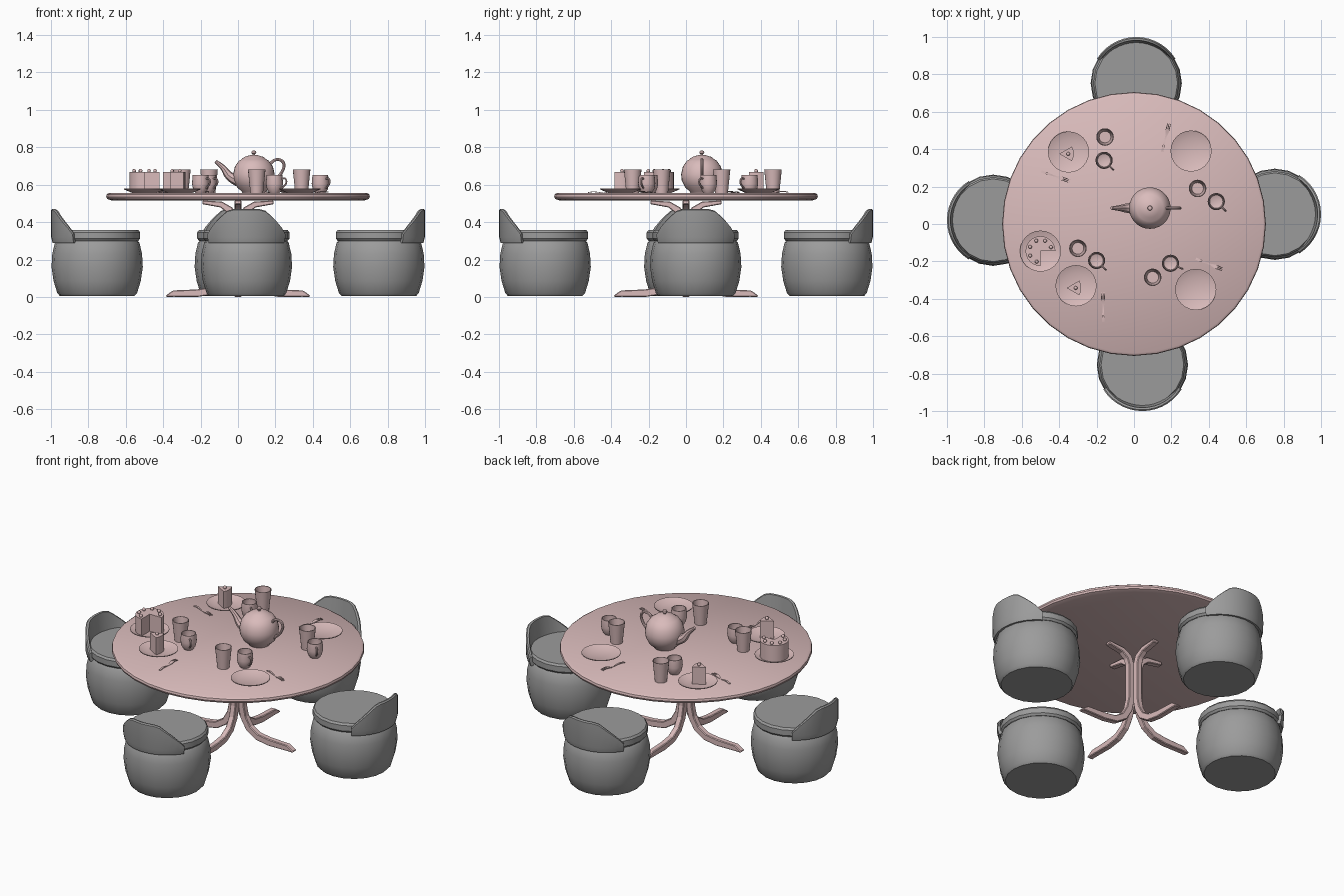
import bpy, bmesh, math
from mathutils import Vector, Matrix

old = bpy.data.objects.get("Cube")
if old:
    bpy.data.objects.remove(old, do_unlink=True)


def material(name, rgb):
    m = bpy.data.materials.new(name)
    m.use_nodes = True
    m.diffuse_color = (*rgb, 1)
    m.node_tree.nodes["Principled BSDF"].inputs["Base Color"].default_value = (*rgb, 1)
    return m


PINK = material("soft_pink", (0.70, 0.50, 0.50))
GREY = material("stool_grey", (0.33, 0.33, 0.33))
TOP = 0.556


def finish(obj, mat, smooth=True):
    obj.data.materials.append(mat)
    bpy.ops.object.select_all(action="DESELECT")
    obj.select_set(True)
    bpy.context.view_layer.objects.active = obj
    if smooth:
        bpy.ops.object.shade_smooth_by_angle(angle=math.radians(35))
    return obj


def from_bmesh(name, bm, mat, loc=(0, 0, 0), turn=0.0, smooth=True):
    bmesh.ops.remove_doubles(bm, verts=bm.verts, dist=1e-5)
    bmesh.ops.recalc_face_normals(bm, faces=bm.faces)
    mesh = bpy.data.meshes.new(name)
    bm.to_mesh(mesh)
    bm.free()
    obj = bpy.data.objects.new(name, mesh)
    bpy.context.collection.objects.link(obj)
    obj.location = loc
    obj.rotation_euler.z = turn
    return finish(obj, mat, smooth)


def lathe(name, profile, loc, mat=PINK, sides=24):
    """Revolve (radius, height) points around the vertical axis."""
    bm = bmesh.new()
    verts = [bm.verts.new((r, 0, z)) for r, z in profile]
    edges = [bm.edges.new(pair) for pair in zip(verts, verts[1:])]
    bmesh.ops.spin(bm, geom=verts + edges, cent=(0, 0, 0), axis=(0, 0, 1),
                   angle=math.tau, steps=sides)
    return from_bmesh(name, bm, mat, loc)


def ribbon(name, sections, mat, loc=(0, 0, 0), turn=0.0, smooth=True):
    """Skin a list of equal sized rings and cap both ends."""
    bm = bmesh.new()
    rings = [[bm.verts.new(p) for p in ring] for ring in sections]
    n = len(rings[0])
    for a, b in zip(rings, rings[1:]):
        for i in range(n):
            j = (i + 1) % n
            bm.faces.new((a[i], a[j], b[j], b[i]))
    bm.faces.new(rings[0])
    bm.faces.new(rings[-1])
    return from_bmesh(name, bm, mat, loc, turn, smooth)


def tube(name, points, radii, loc, turn=0.0):
    """Round tube through points in the local x-z plane."""
    cu = bpy.data.curves.new(name, "CURVE")
    cu.dimensions = "3D"
    cu.bevel_depth = 1.0
    cu.bevel_resolution = 2
    cu.use_fill_caps = True
    cu.resolution_u = 4
    sp = cu.splines.new("BEZIER")
    sp.bezier_points.add(len(points) - 1)
    for bp, (x, z), r in zip(sp.bezier_points, points, radii):
        bp.co = (x, 0, z)
        bp.radius = r
        bp.handle_left_type = bp.handle_right_type = "AUTO"
    obj = bpy.data.objects.new(name, cu)
    bpy.context.collection.objects.link(obj)
    obj.location = loc
    obj.rotation_euler.z = turn
    bpy.ops.object.select_all(action="DESELECT")
    obj.select_set(True)
    bpy.context.view_layer.objects.active = obj
    bpy.ops.object.convert(target="MESH")
    return finish(obj, PINK)


# Table top
lathe("table_top", [(0, 0.516), (0.675, 0.516), (0.7, 0.524), (0.705, 0.535),
                    (0.702, 0.548), (0.69, TOP), (0, TOP)], (0, 0, 0), sides=36)

# Four legs: top arm, upright and splayed foot in one piece
path = [Vector(p) for p in [(0.19, 0.506), (0.09, 0.494), (0.045, 0.465), (0.03, 0.42),
                            (0.03, 0.2), (0.045, 0.13), (0.08, 0.07), (0.14, 0.032),
                            (0.22, 0.02), (0.345, 0.018), (0.385, 0.004)]]
thick = [0.01, 0.016, 0.02, 0.02, 0.02, 0.02, 0.02, 0.02, 0.02, 0.017, 0.004]
for k in range(4):
    rings = []
    for i, (p, t) in enumerate(zip(path, thick)):
        d = (path[min(i + 1, len(path) - 1)] - path[max(i - 1, 0)]).normalized()
        nrm = Vector((-d.y, d.x)) * t
        a, b = p + nrm, p - nrm
        w = 0.018
        rings.append([(q.x, s, max(q.y, 0)) for q, s in ((a, -w), (a, w), (b, w), (b, -w))])
    leg = ribbon(f"table_leg_{k + 1}", rings, PINK, turn=k * math.pi / 2, smooth=False)
    bev = leg.modifiers.new("soft_edges", "BEVEL")
    bev.width = 0.005
    bev.segments = 1


# Stools with a curved low back on the outer side
def stool(name, x, y, turn):
    lathe(name + "_body", [(0, 0.006), (0.2, 0.006), (0.213, 0.02), (0.233, 0.085),
                           (0.244, 0.16), (0.24, 0.23), (0.226, 0.29), (0.215, 0.302),
                           (0, 0.302)], (x, y, 0), GREY, 20)
    lathe(name + "_cushion", [(0, 0.3), (0.22, 0.3), (0.23, 0.312), (0.23, 0.345),
                              (0.221, 0.357), (0, 0.357)], (x, y, 0), GREY, 20)
    rings = []
    for i in range(15):
        deg = -58 + 116 * i / 14
        rise = min(1, (58 - abs(deg)) / 36)
        z = 0.34 + 0.13 * rise ** 0.85
        c, s = math.cos(math.radians(deg)), math.sin(math.radians(deg))
        section = ((0.21, 0.29), (0.238, 0.288), (0.246, 0.32), (0.247, z - 0.006),
                   (0.24, z), (0.229, z - 0.002))
        rings.append([(r * c, r * s, h) for r, h in section])
    ribbon(name + "_back", rings, GREY, (x, y, 0), turn)


stool("front_stool", 0.045, -0.753, -math.pi / 2)
stool("rear_stool", 0.012, 0.753, math.pi / 2)
stool("right_stool", -0.753, 0.02, math.pi)
stool("left_stool", 0.753, 0.052, 0)

# Plates
PLATES = {"rear_right": (-0.35, 0.385), "rear_left": (0.305, 0.39),
          "front_right": (-0.31, -0.33), "front_left": (0.33, -0.35),
          "cake": (-0.5, -0.145)}
for name, (x, y) in PLATES.items():
    lathe(name + "_plate", [(0, 0), (0.065, 0), (0.11, 0.019), (0.11, 0.023),
                            (0.068, 0.007), (0, 0.007)], (x, y, TOP))


# Cake and slices
def wedge(name, x, y, r, start, end, steps, height):
    outline = [(0, 0)]
    for i in range(steps + 1):
        a = math.radians(start + (end - start) * i / steps)
        outline.append((r * math.cos(a), r * math.sin(a)))
    rings = [[(px, py, z) for px, py in outline] for z in (0, height)]
    ribbon(name, rings, PINK, (x, y, TOP + 0.007))


def berry(name, x, y, z):
    bm = bmesh.new()
    bmesh.ops.create_uvsphere(bm, u_segments=10, v_segments=6, radius=0.01)
    from_bmesh(name, bm, PINK, (x, y, z))


CAKE_TOP = TOP + 0.112
cx, cy = PLATES["cake"]
wedge("cake", cx, cy, 0.08, 0, 270, 18, 0.105)
for i in range(6):
    a = math.radians(20 + 46 * i)
    berry(f"cake_berry_{i + 1}", cx + 0.06 * math.cos(a), cy + 0.06 * math.sin(a), CAKE_TOP + 0.006)
for name, dx, dy in (("rear_right", -0.05, -0.01), ("front_right", -0.05, -0.012)):
    x, y = PLATES[name]
    wedge(name + "_slice", x + dx, y + dy, 0.078, -30, 30, 4, 0.105)
    berry(name + "_slice_berry", x + dx + 0.048, y + dy, CAKE_TOP + 0.006)

# Tall glasses
for i, (x, y) in enumerate([(-0.155, 0.465), (0.34, 0.19), (-0.3, -0.13), (0.1, -0.285)]):
    lathe(f"glass_{i + 1}", [(0, 0), (0.034, 0), (0.047, 0.125), (0.043, 0.125),
                             (0.031, 0.008), (0, 0.008)], (x, y, TOP), sides=20)

# Mugs with loop handles
mugs = [(-0.16, 0.34, -45), (0.44, 0.12, -45), (-0.2, -0.195, -45), (0.195, -0.21, -25)]
for i, (x, y, deg) in enumerate(mugs):
    lathe(f"mug_{i + 1}", [(0, 0), (0.027, 0), (0.04, 0.02), (0.046, 0.05), (0.042, 0.095),
                           (0.038, 0.095), (0.041, 0.05), (0.035, 0.022), (0, 0.01)],
          (x, y, TOP), sides=20)
    tube(f"mug_handle_{i + 1}", [(0.04, 0.075), (0.062, 0.077), (0.07, 0.055), (0.042, 0.025)],
         [0.005] * 4, (x, y, TOP), math.radians(deg))

# Teapot: round body with lid and knob, spout and handle
pot = (0.085, 0.085, TOP)
lathe("teapot_body", [(0, 0), (0.06, 0), (0.065, 0.008), (0.09, 0.03), (0.108, 0.068),
                      (0.111, 0.1), (0.102, 0.14), (0.08, 0.172), (0.072, 0.176), (0.05, 0.193),
                      (0.02, 0.202), (0.007, 0.203), (0.007, 0.207), (0.013, 0.214),
                      (0.011, 0.224), (0, 0.228)], pot, sides=28)
tube("teapot_spout", [(-0.08, 0.065), (-0.13, 0.09), (-0.165, 0.135), (-0.205, 0.17)],
     [0.034, 0.024, 0.015, 0.009], pot)
tube("teapot_handle", [(0.08, 0.15), (0.12, 0.178), (0.156, 0.165), (0.154, 0.12), (0.1, 0.06)],
     [0.008] * 5, pot)


# Forks: arched handle and tines
def strip(name, stations, loc, turn, side=0.0):
    rings = [[(x, side - w, z), (x, side + w, z), (x, side + w, z + 0.004), (x, side - w, z + 0.004)]
             for x, w, z in stations]
    ribbon(name, rings, PINK, loc, turn)


forks = [(-0.42, 0.255, -19), (0.17, 0.465, 76), (-0.165, -0.445, 90), (0.405, -0.215, -22)]
for i, (x, y, deg) in enumerate(forks):
    place = ((x, y, TOP), math.radians(deg))
    strip(f"fork_{i + 1}_handle", [(-0.08, 0.006, 0), (-0.05, 0.006, 0.005), (-0.02, 0.004, 0.001),
                                   (0.005, 0.004, -0.003), (0.03, 0.01, 0.003),
                                   (0.045, 0.011, 0.006)], *place)
    for side in (-0.008, 0, 0.008):
        strip(f"fork_{i + 1}_tine", [(0.044, 0.0025, 0.006), (0.065, 0.002, 0.006),
                                     (0.082, 0.001, 0.002)], *place, side)
